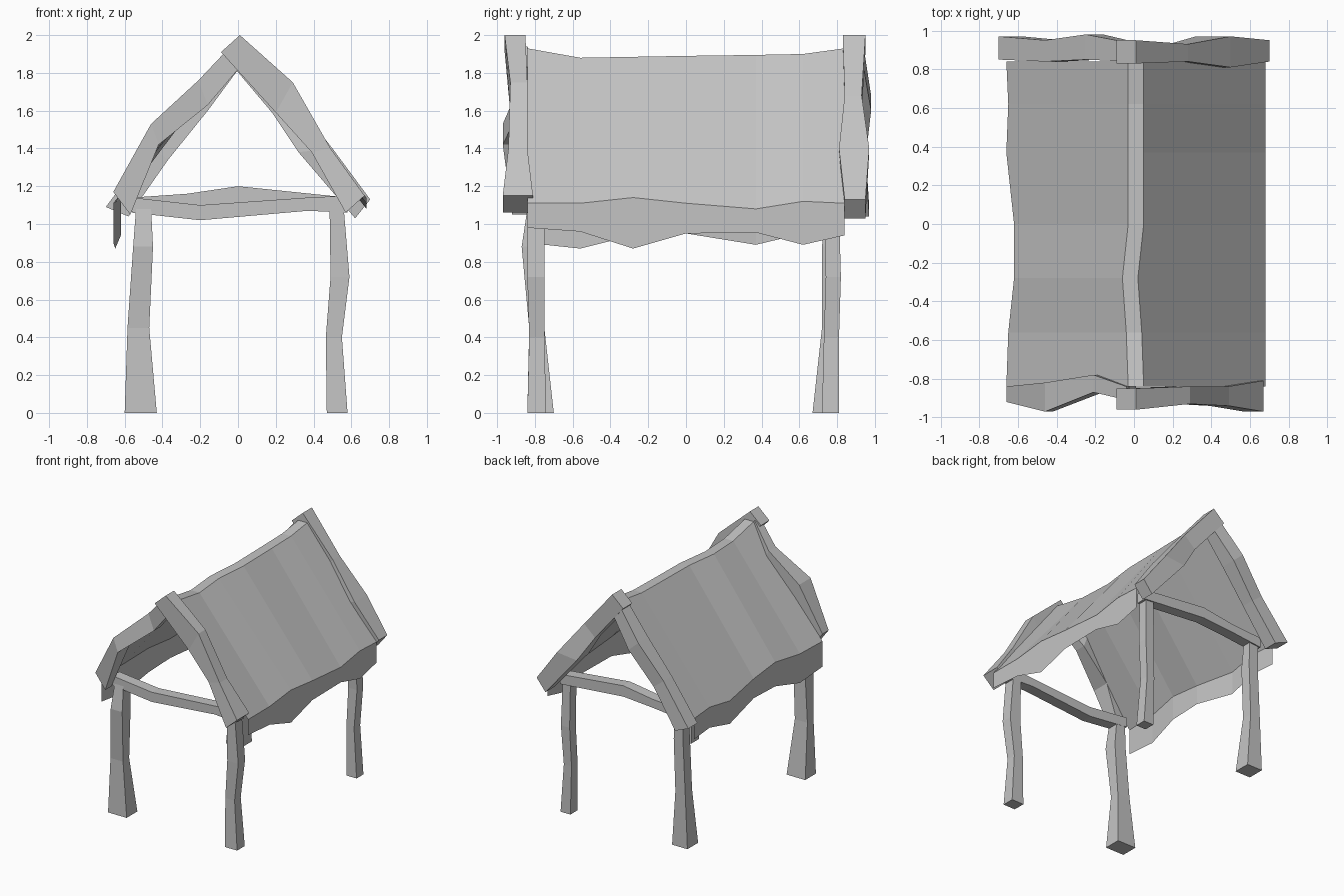
import bpy
import bmesh

default_cube = bpy.data.objects.get("Cube")
if default_cube:
    bpy.data.objects.remove(default_cube, do_unlink=True)

# Single plain material
grey = bpy.data.materials.new("plain_grey")
grey.use_nodes = True
grey.diffuse_color = (.55, .55, .55, 1)
for node in grey.node_tree.nodes:
    if node.type == 'BSDF_PRINCIPLED':
        node.inputs["Base Color"].default_value = grey.diffuse_color
        node.inputs["Roughness"].default_value = .8


def finish(bm, name):
    """Turn a bmesh into a flat-shaded object."""
    mesh = bpy.data.meshes.new(name)
    bm.to_mesh(mesh)
    bm.free()
    mesh.materials.append(grey)
    obj = bpy.data.objects.new(name, mesh)
    bpy.context.collection.objects.link(obj)
    return obj


def timber(name, stations):
    """Four-sided crooked timber; each station joins two (x, z) points
    across a y range."""
    bm = bmesh.new()
    rings = []
    for (xa, za), (xb, zb), (y_front, y_back) in stations:
        corners = [(xa, y_front, za), (xb, y_front, zb),
                   (xb, y_back, zb), (xa, y_back, za)]
        rings.append([bm.verts.new(corner) for corner in corners])
    for ring, following in zip(rings, rings[1:]):
        for k in range(4):
            n = (k + 1) % 4
            bm.faces.new((ring[k], ring[n], following[n], following[k]))
    bm.faces.new(rings[0])
    bm.faces.new(rings[-1])
    bmesh.ops.recalc_face_normals(bm, faces=bm.faces)
    return finish(bm, name)


def post(name, levels):
    """Upright timber from (height, x_min, x_max, y_front, y_back) levels."""
    timber(name, [((x_min, z), (x_max, z), (y_front, y_back))
                  for z, x_min, x_max, y_front, y_back in levels])


def beam(name, sections, y_range):
    """Cross timber from (x, bottom, top) sections."""
    timber(name, [((x, top), (x, bottom), y_range)
                  for x, bottom, top in sections])


# Four crooked posts, flared at the foot
post("front_right_post", [
    (0, -.60, -.43, -.84, -.70),
    (.45, -.585, -.47, -.83, -.75),
    (.88, -.555, -.45, -.87, -.76),
    (1.08, -.54, -.46, -.84, -.75)])
post("back_right_post", [
    (0, -.58, -.44, .67, .81),
    (.45, -.56, -.47, .72, .81),
    (.88, -.54, -.455, .72, .81),
    (1.08, -.54, -.46, .74, .81)])
post("front_left_post", [
    (0, .47, .58, -.84, -.74),
    (.40, .465, .55, -.83, -.75),
    (.72, .49, .59, -.84, -.75),
    (1.08, .485, .56, -.84, -.75)])
post("back_left_post", [
    (0, .49, .58, .72, .81),
    (.40, .48, .55, .73, .81),
    (.72, .49, .57, .74, .82),
    (1.08, .49, .56, .73, .81)])

# Sagging front beam and arched back beam
beam("front_beam", [
    (-.56, 1.06, 1.14),
    (-.20, 1.02, 1.10),
    (.37, 1.07, 1.14),
    (.58, 1.06, 1.15)], (-.84, -.75))
beam("back_beam", [
    (-.56, 1.06, 1.14),
    (-.27, 1.09, 1.16),
    (0, 1.11, 1.20),
    (.58, 1.06, 1.14)], (.73, .82))

# Gable rafters: outer point, inner point, depth range
timber("front_left_rafter", [
    ((.01, 2), (-.09, 1.91), (-.96, -.85)),
    ((.29, 1.75), (.20, 1.59), (-.93, -.84)),
    ((.49, 1.40), (.39, 1.38), (-.94, -.84)),
    ((.67, 1.15), (.57, 1.06), (-.97, -.81))])
timber("back_left_rafter", [
    ((.01, 2), (-.09, 1.91), (.83, .95)),
    ((.28, 1.68), (.18, 1.59), (.84, .93)),
    ((.50, 1.40), (.32, 1.38), (.81, .97)),
    ((.70, 1.13), (.62, 1.03), (.84, .95))])
timber("front_right_rafter", [
    ((-.04, 1.94), (.01, 1.83), (-.91, -.84)),
    ((-.21, 1.76), (-.16, 1.63), (-.87, -.78)),
    ((-.46, 1.53), (-.42, 1.42), (-.97, -.82)),
    ((-.66, 1.17), (-.57, 1.05), (-.92, -.84))])
timber("back_right_rafter", [
    ((-.04, 1.94), (.01, 1.83), (.84, .94)),
    ((-.25, 1.68), (-.16, 1.60), (.85, .98)),
    ((-.46, 1.41), (-.37, 1.34), (.84, .95)),
    ((-.70, 1.09), (-.58, 1.04), (.85, .97))])

# Cloth canopy: y, ridge x, ridge z, eave z, right eave x, right and left hem z
canopy_rows = [
    (-.84, -.03, 1.93, 1.11, -.66, .90, .98),
    (-.56, -.04, 1.88, 1.11, -.65, .87, .96),
    (-.28, -.06, 1.885, 1.14, -.62, .94, .87),
    (0, -.03, 1.89, 1.11, -.62, .95, .95),
    (.37, -.03, 1.895, 1.08, -.66, .89, .955),
    (.62, -.03, 1.90, 1.12, -.65, .95, .89),
    (.84, -.03, 1.93, 1.11, -.66, .94, .94)]
LEFT_EAVE = .68
RIDGE_WIDTH = .08

bm = bmesh.new()
grid = []
for y, ridge_x, ridge_z, eave_z, right_x, right_hem, left_hem in canopy_rows:
    profile = [(right_x, right_hem), (right_x, eave_z),
               (ridge_x, ridge_z), (ridge_x + RIDGE_WIDTH, ridge_z),
               (LEFT_EAVE, eave_z), (LEFT_EAVE, left_hem)]
    grid.append([bm.verts.new((x, y, z)) for x, z in profile])
for row, following in zip(grid, grid[1:]):
    for j in range(len(row) - 1):
        bm.faces.new((row[j], row[j + 1], following[j + 1], following[j]))
finish(bm, "canopy")
